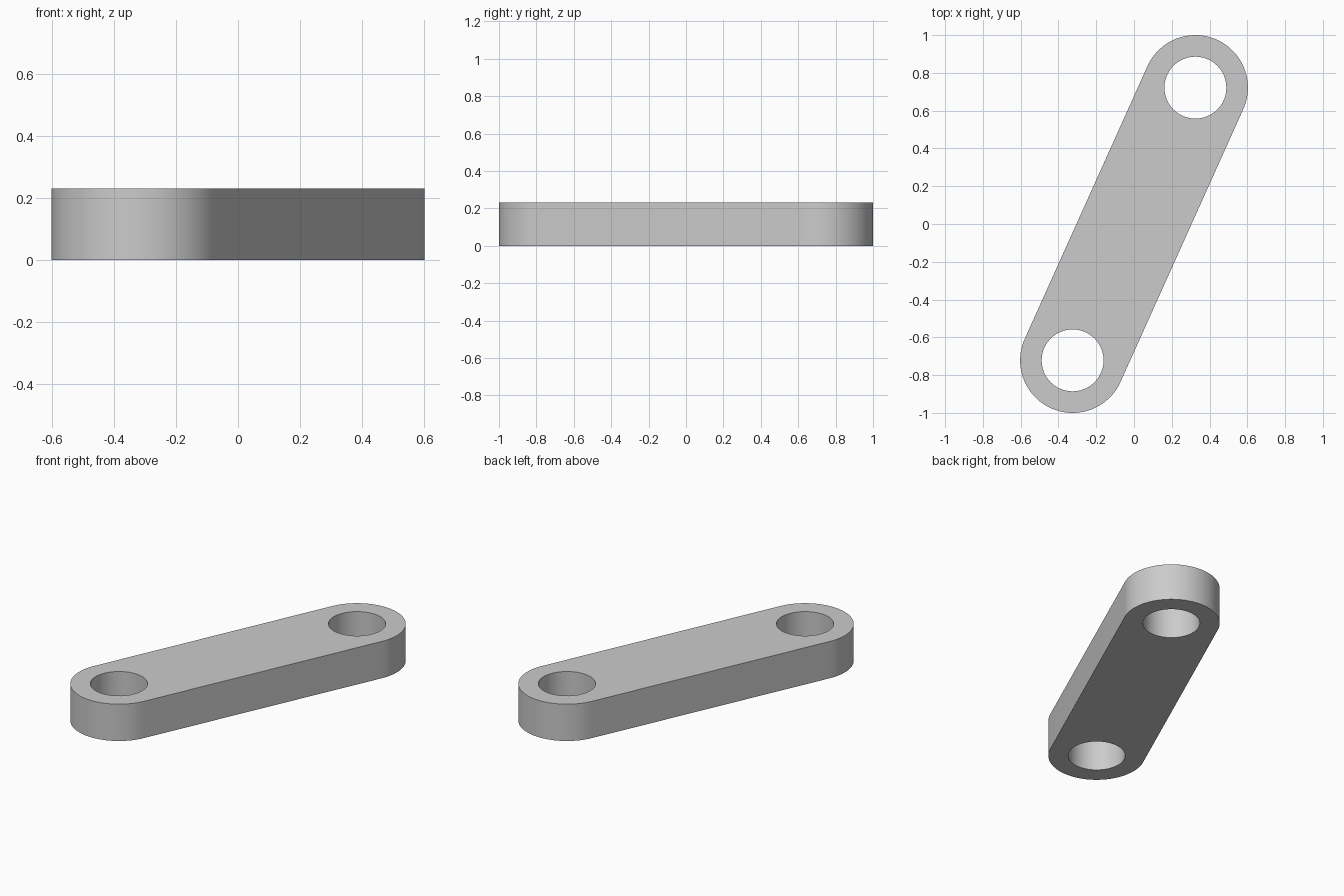
import bpy, bmesh
from math import atan2, cos, sin, pi, radians
from mathutils import Vector

cube = bpy.data.objects.get("Cube")
if cube:
    bpy.data.objects.remove(cube, do_unlink=True)

PIVOT = Vector((0.325, 0.722, 0))
END_RADIUS, HOLE_RADIUS, HEIGHT = 0.278, 0.164, 0.232
STEPS = 48

grey = bpy.data.materials.new("plain grey")
grey.use_nodes = True
colour = (0.6, 0.6, 0.6, 1)
grey.diffuse_color = colour
grey.node_tree.nodes["Principled BSDF"].inputs["Base Color"].default_value = colour


def arc(centre, radius, start, sweep, count):
    angles = [start + sweep * i / STEPS for i in range(count)]
    return [centre + Vector((cos(a), sin(a), 0)) * radius for a in angles]


def prism(name, outline, bottom, top):
    """Extrude a closed outline between two heights."""
    bm = bmesh.new()
    face = bm.faces.new([bm.verts.new((p.x, p.y, bottom)) for p in outline])
    extruded = bmesh.ops.extrude_face_region(bm, geom=[face])["geom"]
    verts = [g for g in extruded if isinstance(g, bmesh.types.BMVert)]
    bmesh.ops.translate(bm, verts=verts, vec=(0, 0, top - bottom))
    bmesh.ops.recalc_face_normals(bm, faces=bm.faces)
    mesh = bpy.data.meshes.new(name)
    bm.to_mesh(mesh)
    bm.free()
    mesh.materials.append(grey)
    obj = bpy.data.objects.new(name, mesh)
    bpy.context.collection.objects.link(obj)
    return obj


# Round-ended link bar
start = atan2(PIVOT.y, PIVOT.x) - pi / 2
outline = (arc(PIVOT, END_RADIUS, start, pi, STEPS + 1)
           + arc(-PIVOT, END_RADIUS, start + pi, pi, STEPS + 1))
link = prism("link_bar", outline, 0, HEIGHT)
bpy.ops.object.select_all(action='DESELECT')
bpy.context.view_layer.objects.active = link
link.select_set(True)

# Pin hole through each end
for centre in (PIVOT, -PIVOT):
    cutter = prism("hole_cutter", arc(centre, HOLE_RADIUS, 0, 2 * pi, STEPS),
                   -0.1, HEIGHT + 0.1)
    cutter.hide_render = True
    cut = link.modifiers.new("pin_hole", 'BOOLEAN')
    cut.operation, cut.solver, cut.object = 'DIFFERENCE', 'EXACT', cutter
    bpy.ops.object.modifier_apply(modifier=cut.name)
    bpy.data.objects.remove(cutter, do_unlink=True)

bpy.ops.object.shade_smooth_by_angle(angle=radians(30))
